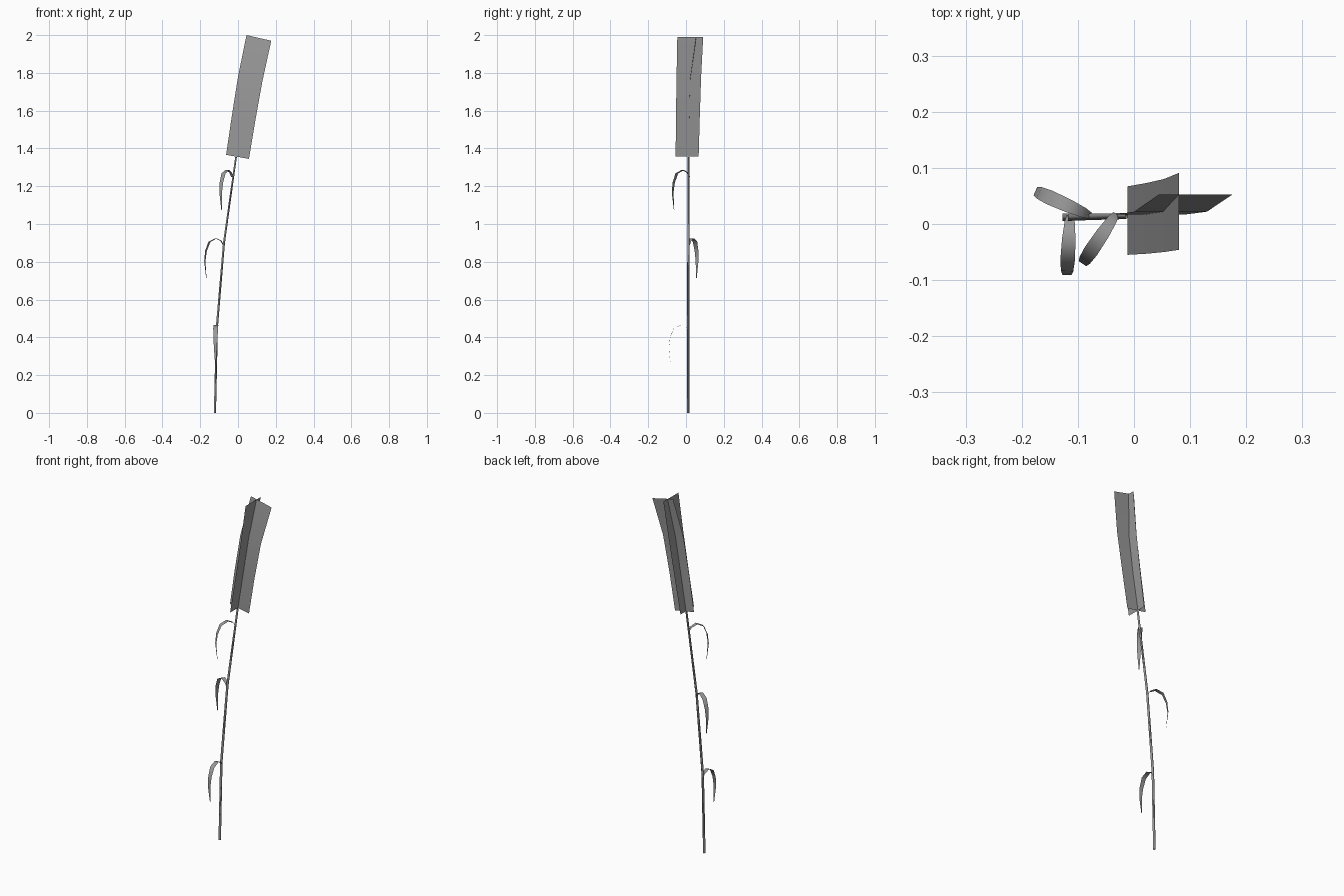
import bpy, math
from mathutils import Vector

if "Cube" in bpy.data.objects:
    bpy.data.objects.remove(bpy.data.objects["Cube"])

# One dark grey for the whole plant
grey = bpy.data.materials.new("dark_grey")
grey.diffuse_color = (0.32, 0.32, 0.32, 1)
grey.use_nodes = True
grey.node_tree.nodes["Principled BSDF"].inputs["Base Color"].default_value = grey.diffuse_color


def make(name, verts, faces):
    """Smooth-shaded grey mesh object."""
    me = bpy.data.meshes.new(name)
    me.from_pydata([tuple(v) for v in verts], [], faces)
    me.polygons.foreach_set("use_smooth", [True] * len(faces))
    me.materials.append(grey)
    ob = bpy.data.objects.new(name, me)
    bpy.context.collection.objects.link(ob)


def strip(name, rows):
    """Sheet from a list of (left, right) point pairs."""
    verts = [p for row in rows for p in row]
    faces = [(2 * i, 2 * i + 1, 2 * i + 3, 2 * i + 2) for i in range(len(rows) - 1)]
    make(name, verts, faces)


def tube(name, path, sides=3):
    """Thin bent stalk: (x, y, z, radius) rings joined together."""
    verts, faces = [], []
    for x, y, z, r in path:
        for k in range(sides):
            a = 2 * math.pi * k / sides
            verts.append((x + r * math.cos(a), y + r * math.sin(a), z))
    for i in range(len(path) - 1):
        for k in range(sides):
            a, b = i * sides + k, i * sides + (k + 1) % sides
            faces.append((a, b, b + sides, a + sides))
    make(name, verts, faces)


# Stalk, leaning to +x as it rises
tube("stem", [(-0.124, 0.012, 0, 0.0075), (-0.114, 0.012, 0.45, 0.0075),
              (-0.076, 0.013, 0.9, 0.007), (-0.012, 0.014, 1.355, 0.006)])

# Drooping leaves: (outward distance, height, half width)
LEAF = [(0.0, 0.0, 0.006), (0.012, 0.022, 0.009), (0.042, 0.036, 0.012),
        (0.08, 0.018, 0.013), (0.1, -0.03, 0.011),
        (0.107, -0.085, 0.008), (0.098, -0.175, 0.002)]


def leaf(name, base, degrees):
    a = math.radians(degrees)
    d = Vector((math.cos(a), math.sin(a), 0))
    s = Vector((-d.y, d.x, 0))
    rows = []
    for r, h, w in LEAF:
        c = Vector(base) + d * r + Vector((0, 0, h))
        rows.append((c - s * w, c + s * w))
    strip(name, rows)


leaf("leaf_low", (-0.114, 0.016, 0.43), -93)
leaf("leaf_middle", (-0.078, 0.015, 0.888), 156)
leaf("leaf_top", (-0.032, 0.018, 1.25), -124)

# Seed plume: two crossed curved cards
strip("plume_card_wide", [
    ((-0.063, 0.017, 1.366), (0.058, 0.017, 1.345)),
    ((-0.033, 0.017, 1.57), (0.092, 0.017, 1.55)),
    ((0.0, 0.022, 1.78), (0.130, 0.022, 1.76)),
    ((0.045, 0.053, 2.0), (0.176, 0.053, 1.97))])
strip("plume_card_deep", [
    ((-0.012, -0.055, 1.358), (-0.012, 0.067, 1.358)),
    ((0.022, -0.053, 1.57), (0.022, 0.073, 1.57)),
    ((0.053, -0.050, 1.78), (0.053, 0.080, 1.78)),
    ((0.080, -0.046, 1.99), (0.080, 0.091, 1.99))])
